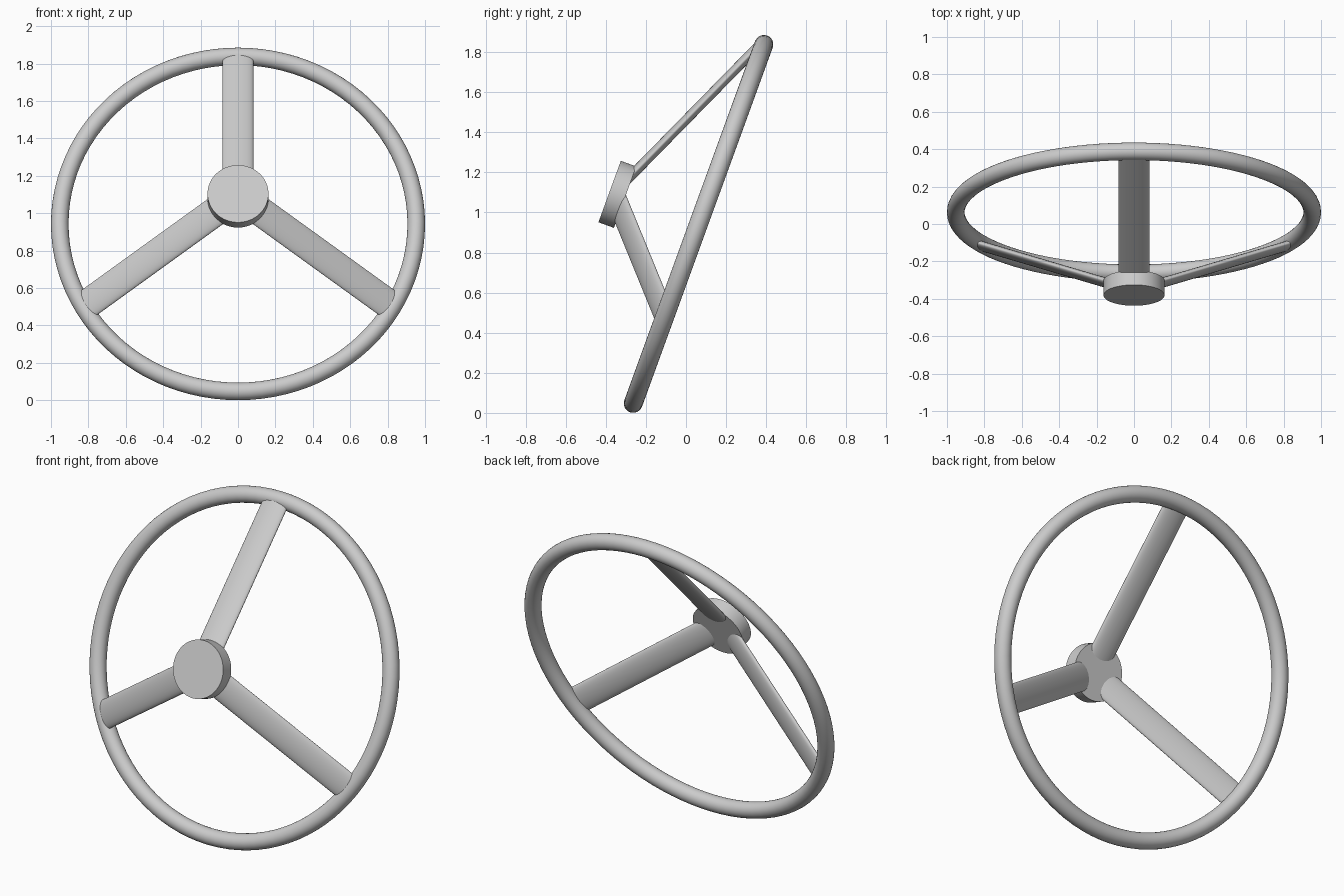
import bpy
from math import pi, radians
from mathutils import Matrix, Vector

cube = bpy.data.objects.get("Cube")
if cube:
    bpy.data.objects.remove(cube, do_unlink=True)

RIM_RADIUS, TUBE_RADIUS = 0.953, 0.047
HUB_RADIUS, HUB_BACK, HUB_FRONT = 0.163, 0.39, 0.472

grey = bpy.data.materials.new("plain_grey")
grey.use_nodes = True
colour = (0.6, 0.6, 0.6, 1)
grey.diffuse_color = colour
grey.node_tree.nodes["Principled BSDF"].inputs["Base Color"].default_value = colour

# Wheel frame: local y runs up the tilted wheel, local z points at the driver
wheel = Matrix.Translation((0, 0.0625, 0.943)) @ Matrix.Rotation(radians(70), 4, "X")


def finish(name, matrix):
    """Name, place, shade and colour the part that was just added."""
    part = bpy.context.object
    part.name = part.data.name = name
    part.data.transform(matrix)
    part.data.materials.append(grey)
    bpy.ops.object.shade_smooth_by_angle(angle=radians(35))


# Round rim
bpy.ops.mesh.primitive_torus_add(major_radius=RIM_RADIUS, minor_radius=TUBE_RADIUS,
                                 major_segments=96, minor_segments=24)
finish("rim", wheel)

# Central hub, raised in front of the rim
bpy.ops.mesh.primitive_cylinder_add(vertices=64, radius=HUB_RADIUS, depth=HUB_FRONT - HUB_BACK)
finish("hub", wheel @ Matrix.Translation((0, 0, (HUB_FRONT + HUB_BACK) / 2)))

# Three flattened oval spokes sloping from the hub back to the rim
start, end = Vector((0, 0.04, 0.43)), Vector((0, 0.945, 0.019))
along = end - start
lie = Matrix.Translation((start + end) / 2) @ along.to_track_quat("Z", "X").to_matrix().to_4x4()
# Make sure the broad side of the oval lies across the wheel
across_is_x = abs(lie.col[0].x) > 0.5
oval = (0.082, 0.024, 1) if across_is_x else (0.024, 0.082, 1)

for i, name in enumerate(("top_spoke", "right_spoke", "left_spoke")):
    bpy.ops.mesh.primitive_cylinder_add(vertices=40, radius=1, depth=along.length)
    turn = Matrix.Rotation(i * 2 * pi / 3, 4, "Z")
    finish(name, wheel @ turn @ lie @ Matrix.Diagonal((*oval, 1)))
